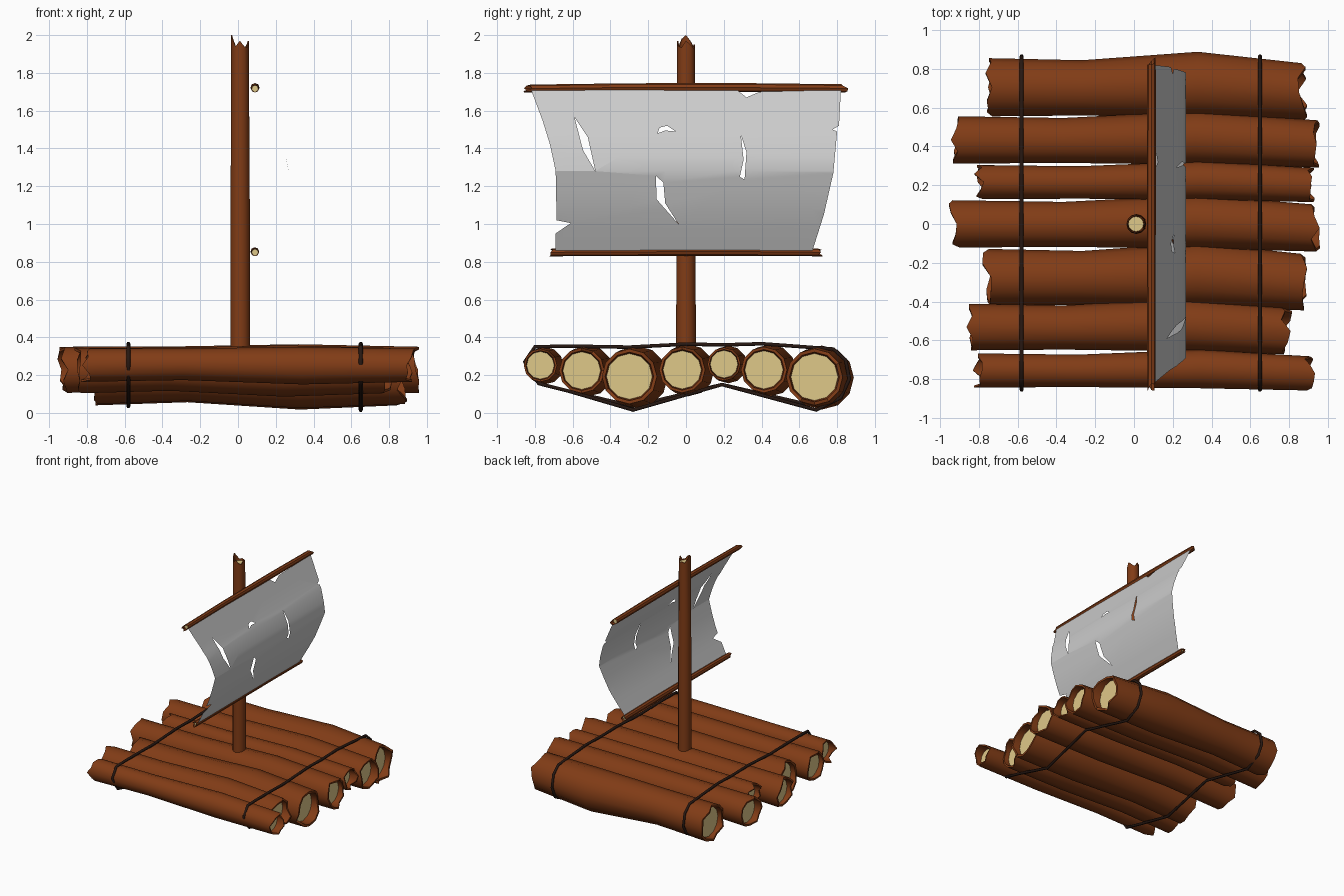
import bpy, bmesh, random
from math import cos, sin, pi, radians
from mathutils import Matrix, Vector

if "Cube" in bpy.data.objects:
    bpy.data.objects.remove(bpy.data.objects["Cube"])

rng = random.Random(7)


def material(name, rgb):
    m = bpy.data.materials.new(name)
    m.diffuse_color = (*rgb, 1)
    m.use_nodes = True
    m.node_tree.nodes["Principled BSDF"].inputs["Base Color"].default_value = m.diffuse_color
    return m


BARK = material("bark", (0.22, 0.045, 0.008))
WOOD = material("cut_wood", (0.74, 0.58, 0.25))
ROPE = material("dark_rope", (0.02, 0.009, 0.006))


def add_mesh(name, bm, mats=(), smooth=40):
    me = bpy.data.meshes.new(name)
    bm.to_mesh(me)
    bm.free()
    for m in mats:
        me.materials.append(m)
    me.shade_smooth()
    me.set_sharp_from_angle(angle=radians(smooth))
    ob = bpy.data.objects.new(name, me)
    bpy.context.collection.objects.link(ob)
    return ob


def stick(name, rings, basis, jag, recess, sides=12, tips=None):
    """Round timber along local x: rings are (x, y, z, r); ends are splintered with a sunken pale cap."""
    bm = bmesh.new()

    def loop(x, y, z, r, jags=None):
        return [bm.verts.new(basis @ Vector((x + (jags[i] if jags else 0),
                                             y + r * cos(2 * pi * i / sides),
                                             z + r * sin(2 * pi * i / sides)))) for i in range(sides)]

    loops = []
    j0 = [-rng.uniform(-jag * .6, jag) for _ in range(sides)]
    j1 = tips or [rng.uniform(-jag * .6, jag) for _ in range(sides)]
    (xa, ya, za, ra), (xb, yb, zb, rb) = rings[0], rings[-1]
    loops.append(loop(xa + recess, ya, za, ra * .83))
    loops.append(loop(xa, ya, za, ra * .88, j0))
    loops.append(loop(xa, ya, za, ra, j0))
    loops += [loop(*r) for r in rings[1:-1]]
    loops.append(loop(xb, yb, zb, rb, j1))
    loops.append(loop(xb, yb, zb, rb * .88, j1))
    loops.append(loop(xb - recess, yb, zb, rb * .83))
    for a, b in zip(loops, loops[1:]):
        for i in range(sides):
            k = (i + 1) % sides
            bm.faces.new((a[i], a[k], b[k], b[i]))
    for end in (loops[0], loops[-1]):
        bm.faces.new(end).material_index = 1
    bmesh.ops.recalc_face_normals(bm, faces=bm.faces)
    return add_mesh(name, bm, (BARK, WOOD))


# Deck logs: x start, x end, y, z, radius
logs = [(-.75, .86, .695, .19, .15), (-.92, .93, .425, .228, .122), (-.79, .90, .21, .258, .088),
        (-.92, .93, -.008, .228, .122), (-.75, .86, -.285, .193, .146), (-.85, .78, -.54, .224, .12),
        (-.80, .90, -.762, .252, .088)]
for n, (x0, x1, y, z, r) in enumerate(logs):
    w = x1 - x0
    rings = [(x0, y + .07 * r, z, r), (x0 + .3 * w, y + .05 * r, z + .06 * r, r * .95),
             (x0 + .67 * w, y + .16 * r, z - .02 * r, r * 1.13), (x1, y - .1 * r, z, r)]
    stick(f"deck_log_{n + 1}", rings, Matrix.Identity(4), .035, .045)

# Mast, local x pointing up
up = Matrix(((0, 0, 1, 0), (0, 1, 0, 0), (1, 0, 0, 0), (0, 0, 0, 1)))
stick("mast", [(.31, 0, .012, .052), (1.0, 0, .012, .051), (1.5, 0, .011, .049), (1.95, 0, .01, .047)], up,
      .0, .02, tips=[0, -.02, .0, .02, -.015, -.01, .02, -.01, .03, .05, .02, -.01])

# Yards across the sail, local x pointing along y
across = Matrix(((0, 1, 0, 0), (1, 0, 0, 0), (0, 0, 1, 0), (0, 0, 0, 1)))
stick("upper_yard", [(-.83, .09, 1.717, .021), (-.3, .089, 1.723, .022), (.3, .09, 1.722, .024),
                     (.83, .09, 1.718, .022)], across, .03, .012, 8)
stick("lower_yard", [(-.70, .09, .85, .021), (-.2, .09, .853, .022), (.3, .089, .854, .023),
                     (.70, .09, .85, .021)], across, .025, .012, 8)

# Sail: torn outline and holes (y, z), cut into strips and bulged forward
outline = [(-.82, 1.71), (-.76, 1.55), (-.72, 1.42), (-.69, 1.28), (-.685, 1.02), (-.61, 1.005), (-.69, .95),
           (-.69, .86), (.67, .86), (.73, 1.05), (.78, 1.27), (.80, 1.49), (.775, 1.5), (.81, 1.52),
           (.82, 1.71), (.39, 1.70), (.32, 1.67), (.27, 1.71)]
holes = [[(-.59, 1.565), (-.52, 1.46), (-.48, 1.28), (-.545, 1.39)],
         [(-.15, 1.48), (-.14, 1.51), (-.10, 1.52), (-.055, 1.49), (-.11, 1.495)],
         [(.29, 1.475), (.32, 1.38), (.31, 1.235), (.285, 1.25), (.305, 1.34)],
         [(-.16, 1.255), (-.12, 1.22), (-.11, 1.11), (-.04, 1.0), (-.155, 1.13)]]
profile = [(.86, .108), (.98, .165), (1.08, .208), (1.18, .24), (1.28, .268), (1.36, .252), (1.46, .222),
           (1.5, .2), (1.6, .155), (1.71, .105)]


def bulge(z):
    for (z0, x0), (z1, x1) in zip(profile, profile[1:]):
        if z <= z1:
            return x0 + (x1 - x0) * (z - z0) / (z1 - z0)
    return profile[-1][1]


bm = bmesh.new()
for pts in [outline] + holes:
    vs = [bm.verts.new((0, y, z)) for y, z in pts]
    for a, b in zip(vs, vs[1:] + vs[:1]):
        bm.edges.new((a, b))
bmesh.ops.triangle_fill(bm, use_beauty=True, use_dissolve=False, edges=bm.edges[:], normal=(1, 0, 0))
for z, _ in profile[1:-1]:
    bmesh.ops.bisect_plane(bm, geom=bm.verts[:] + bm.edges[:] + bm.faces[:], plane_co=(0, 0, z), plane_no=(0, 0, 1))
for v in bm.verts:
    v.co.x = bulge(v.co.z)
add_mesh("torn_sail", bm)

# Rope lashings looped round the logs
lash = [(-.855, .27), (-.80, .35), (-.69, .352), (-.54, .352), (-.30, .348), (0, .364), (.2, .36), (.4, .366),
        (.62, .35), (.78, .338), (.845, .28), (.865, .18), (.82, .08), (.69, .015), (.19, .15), (-.28, .015),
        (-.62, .115), (-.78, .155)]
for name, x, lift in (("left_lashing", -.58, .02), ("right_lashing", .65, 0)):
    cu = bpy.data.curves.new(name, 'CURVE')
    cu.dimensions = '3D'
    cu.bevel_depth = .011
    cu.bevel_resolution = 1
    sp = cu.splines.new('POLY')
    sp.points.add(len(lash) - 1)
    for p, (y, z) in zip(sp.points, lash):
        p.co = (x, y, z + (lift if z < .1 else 0), 1)
    sp.use_cyclic_u = True
    cu.materials.append(ROPE)
    bpy.context.collection.objects.link(bpy.data.objects.new(name, cu))
